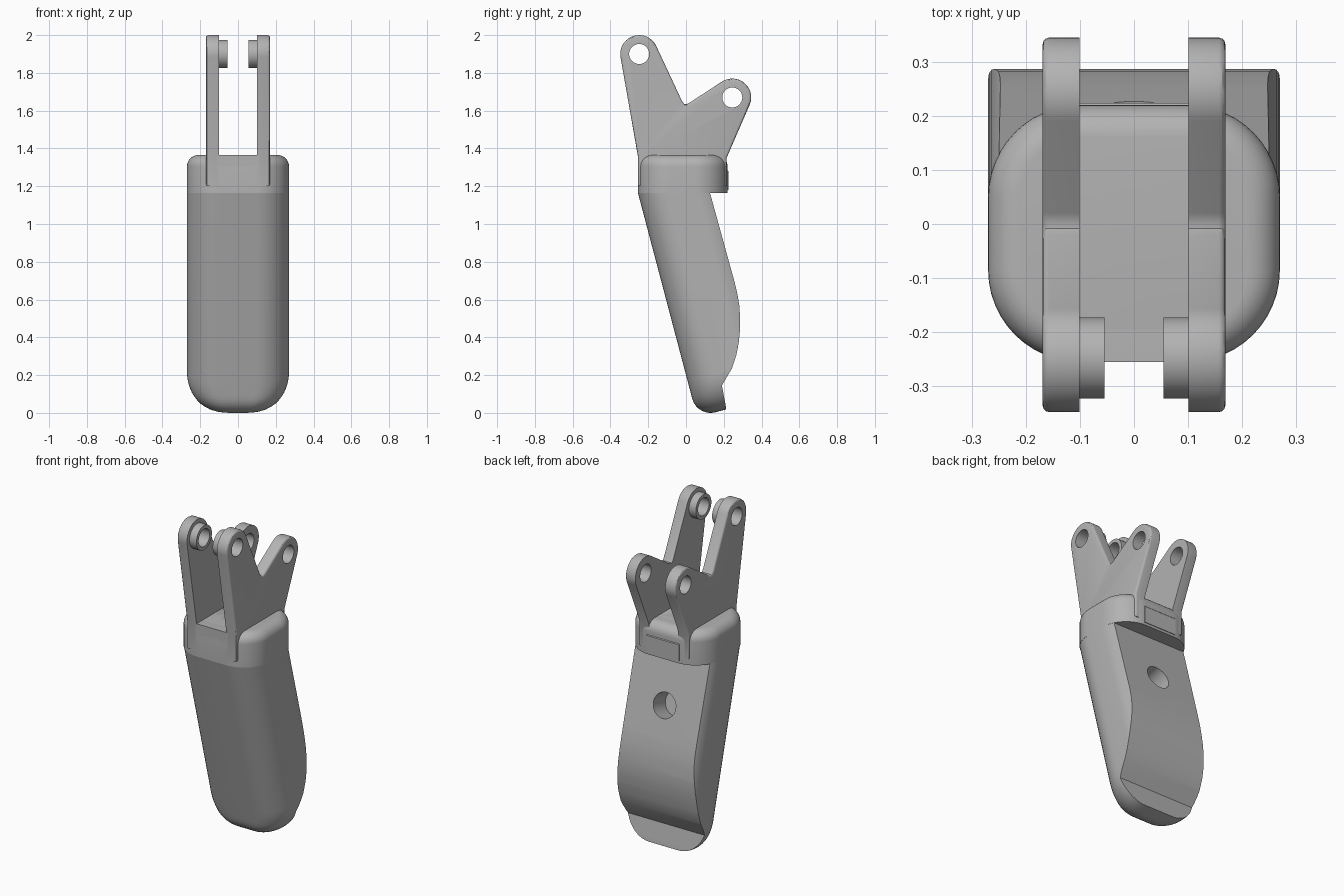
import bpy, bmesh
from math import sin, cos, atan, radians, sqrt, pi
from mathutils import Vector, Matrix

cube = bpy.data.objects.get("Cube")
if cube:
    bpy.data.objects.remove(cube, do_unlink=True)

grey = bpy.data.materials.new("plain_grey")
grey.use_nodes = True
grey.diffuse_color = (0.45, 0.45, 0.45, 1)
grey.node_tree.nodes["Principled BSDF"].inputs["Base Color"].default_value = grey.diffuse_color

HALF_W, CORNER = 0.27, 0.17
FRONT, BACK, TOP, SEAM = -0.255, 0.22, 1.365, 1.165
TILT = atan(0.264)


def finish(name, bm):
    bmesh.ops.recalc_face_normals(bm, faces=bm.faces[:])
    mesh = bpy.data.meshes.new(name)
    bm.to_mesh(mesh)
    bm.free()
    mesh.materials.append(grey)
    obj = bpy.data.objects.new(name, mesh)
    bpy.context.collection.objects.link(obj)
    return obj


def activate(obj):
    bpy.ops.object.select_all(action='DESELECT')
    obj.select_set(True)
    bpy.context.view_layer.objects.active = obj


def cut(obj, cutter):
    activate(obj)
    mod = obj.modifiers.new("cut", 'BOOLEAN')
    mod.operation, mod.solver, mod.object = 'DIFFERENCE', 'EXACT', cutter
    bpy.ops.object.modifier_apply(modifier=mod.name)


def rounded_rect(hx, hy, r, steps=12):
    """Points of a rounded rectangle around the origin."""
    pts = []
    for i, (sx, sy) in enumerate([(1, 1), (-1, 1), (-1, -1), (1, -1)]):
        for k in range(steps + 1):
            a = (i + k / steps) * pi / 2
            pts.append((sx * (hx - r) + r * cos(a), sy * (hy - r) + r * sin(a)))
    return pts


def loft(name, rings):
    bm = bmesh.new()
    rows = [[bm.verts.new(p) for p in ring] for ring in rings]
    n = len(rows[0])
    for low, high in zip(rows, rows[1:]):
        for i in range(n):
            j = (i + 1) % n
            bm.faces.new((low[i], low[j], high[j], high[i]))
    bm.faces.new(rows[0])
    bm.faces.new(rows[-1])
    return finish(name, bm)


def prism(name, profile, x0, x1, bevel=0):
    """Side profile (y, z) extruded from x0 to x1, rounded on the x1 rim."""
    bm = bmesh.new()
    base = bm.faces.new([bm.verts.new((x0, y, z)) for y, z in profile])
    new = bmesh.ops.extrude_face_region(bm, geom=[base])["geom"]
    verts = [g for g in new if isinstance(g, bmesh.types.BMVert)]
    bmesh.ops.translate(bm, verts=verts, vec=(x1 - x0, 0, 0))
    if bevel:
        rim = [e for e in bm.edges if all(abs(v.co.x - x1) < 1e-5 for v in e.verts)]
        bmesh.ops.bevel(bm, geom=rim, offset=bevel, segments=3, profile=0.5, affect='EDGES')
    return finish(name, bm)


def cylinder(name, centre, axis, radius, depth):
    bm = bmesh.new()
    turn = Vector(axis).to_track_quat('Z', 'Y').to_matrix().to_4x4()
    bmesh.ops.create_cone(bm, cap_ends=True, segments=48, radius1=radius, radius2=radius,
                          depth=depth, matrix=Matrix.Translation(centre) @ turn)
    return finish(name, bm)


def arc(centre, r, a0, a1, steps=20):
    return [(centre[0] + r * cos(radians(a0 + (a1 - a0) * k / steps)),
             centre[1] + r * sin(radians(a0 + (a1 - a0) * k / steps)))
            for k in range(steps + 1)]


# Leaning body: rounded sections along a tilted axis, with a rounded lower end
half_d = (BACK - FRONT) / 2 * cos(TILT)
across = Vector((0, cos(TILT), sin(TILT)))
along = Vector((0, -sin(TILT), cos(TILT)))
# lower front corner of the unrounded block, found from the lowest fillet point
corner = Vector((0, 0.13, 0.1)) - 0.1 * across - 0.1 * along
origin = corner + half_d * across
rings = []
for k in range(13):
    h = 0.2 * (1 - cos(k / 12 * pi / 2))
    side = 0.17 * (1 - sqrt(1 - (1 - h / 0.2) ** 2))
    depth = 0.1 * (1 - sqrt(max(0, 1 - max(0, 1 - h / 0.1) ** 2)))
    r = CORNER - 0.6 * depth - 0.25 * side
    pts = rounded_rect(HALF_W - side, half_d - depth, min(r, HALF_W - side))
    rings.append([Vector((x, 0, 0)) + origin + u * across + h * along for x, u in pts])
rings.append([p + along * ((SEAM - p.z) / along.z) for p in rings[-1]])
body = loft("body", rings)

# Sculpted back of the body
back_curve = [(0.09, 1.3), (0.127, SEAM), (0.258, 0.69), (0.272, 0.63), (0.282, 0.57),
              (0.287, 0.5), (0.286, 0.44), (0.279, 0.37), (0.265, 0.3), (0.243, 0.235),
              (0.19, 0.145), (0.21, 0.04), (0.23, -0.1), (0.7, -0.1), (0.7, 1.3)]
back_cutter = prism("back_cutter", back_curve, -0.5, 0.5)
socket_cutter = cylinder("socket_cutter", (0, 0.206, 0.875), (0, 0.966, 0.259), 0.075, 0.24)
cut(body, back_cutter)
cut(body, socket_cutter)

# Upper collar with a rounded top edge
mid, half = (FRONT + BACK) / 2, (BACK - FRONT) / 2
levels = [(SEAM, 0)] + [(TOP - 0.06 + 0.06 * sin(a), 0.06 * (1 - cos(a)))
                        for a in (k / 8 * pi / 2 for k in range(9))]
collar = loft("collar", [[(x, y + mid, z) for x, y in
                          rounded_rect(HALF_W - d, half - d, CORNER - d)] for z, d in levels])

# Floor of the channel between the brackets
floor = prism("channel_floor", [(FRONT, 1.18), (FRONT, TOP), (0.12, TOP), (0.17, 1.34),
                                (0.224, 1.28), (0.224, 1.18)], -0.11, 0.11)

# Forked brackets with two pierced ears each, and a boss on the front ear
front_ear, back_ear = (-0.248, 1.9), (0.245, 1.67)
fork = ([(0.215, 1.2), (0.215, 1.35)] + arc(back_ear, 0.1, -25, 123)
        + [(0.02, 1.643), (0.005, 1.635), (-0.008, 1.635), (-0.02, 1.648)]
        + arc(front_ear, 0.1, 24, 190) + [(FRONT, 1.36), (FRONT, 1.2)])
pins = [cylinder("pin_cutter", (0, y, z), (1, 0, 0), 0.053, 1) for y, z in (front_ear, back_ear)]
parts = [body, collar, floor]
for side, s in (("left", 1), ("right", -1)):
    bracket = prism(side + "_bracket", fork, s * 0.101, s * 0.169, 0.012)
    boss = cylinder(side + "_boss", (s * 0.08, *front_ear), (1, 0, 0), 0.075, 0.05)
    for pin in pins:
        cut(bracket, pin)
    cut(boss, pins[0])
    parts += [bracket, boss]

for helper in pins + [back_cutter, socket_cutter]:
    bpy.data.objects.remove(helper, do_unlink=True)
for part in parts:
    activate(part)
    bpy.ops.object.shade_smooth_by_angle(angle=radians(30))
